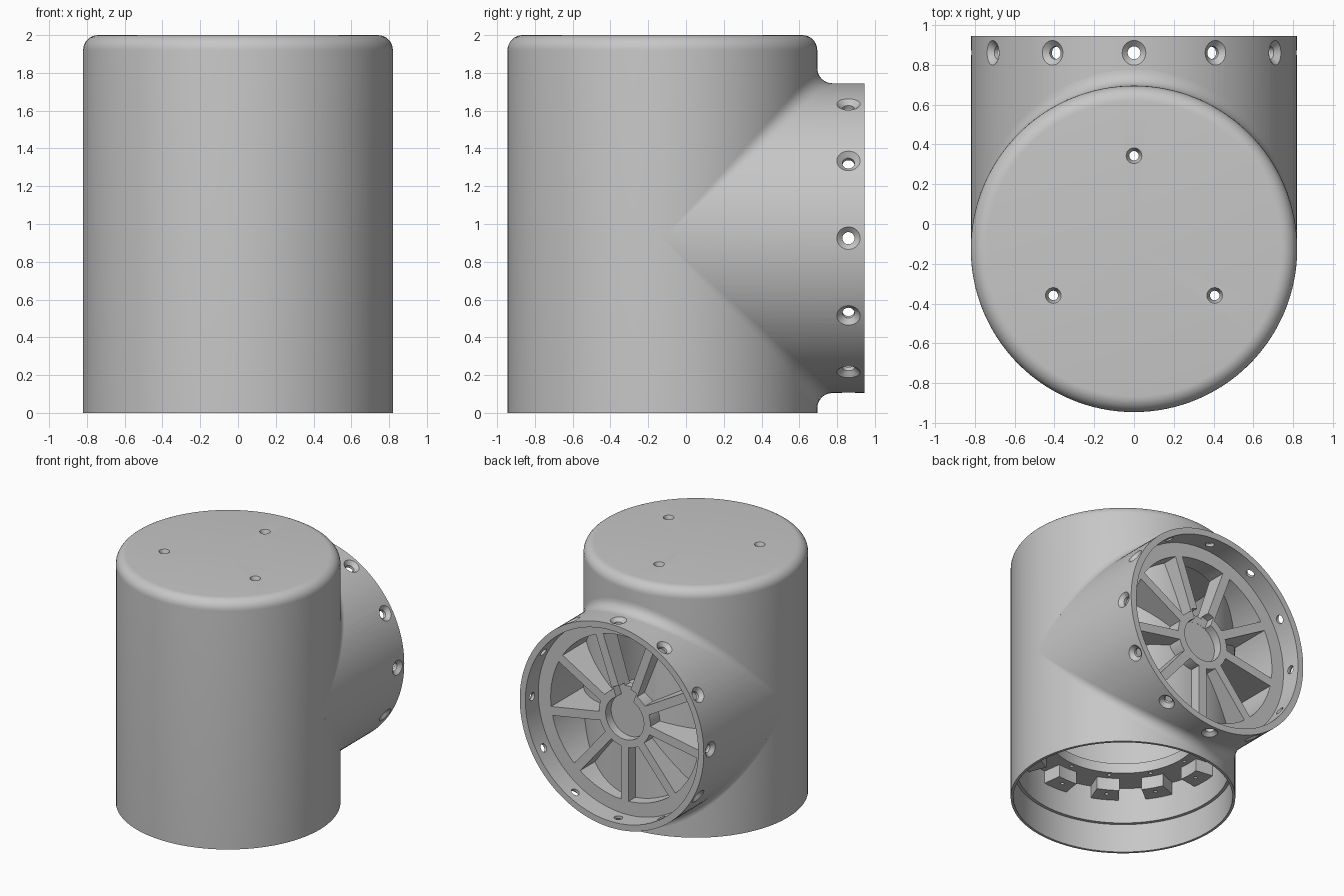
import bpy, bmesh
from math import cos, sin, pi, radians, asin
from mathutils import Matrix, Vector

if "Cube" in bpy.data.objects:
    bpy.data.objects.remove(bpy.data.objects["Cube"], do_unlink=True)

grey = bpy.data.materials.new("plain grey")
grey.use_nodes = True
grey.diffuse_color = (0.57, 0.57, 0.57, 1)
grey.node_tree.nodes["Principled BSDF"].inputs["Base Color"].default_value = (0.57, 0.57, 0.57, 1)

R, FILLET = 0.82, 0.08          # both pipes share one radius
AXIS_Y, AXIS_Z = -0.125, 0.925  # upright axis and sideways axis
UPRIGHT = Matrix.Translation((0, AXIS_Y, 0))
SIDEWAYS = Matrix.Translation((0, 0, AXIS_Z)) @ Matrix.Rotation(-pi / 2, 4, 'X')


def lathe(bm, profile, matrix, steps=128):
    """Revolve a profile of (radius, height) that starts and ends on the axis, or closes."""
    pts = [matrix @ Vector((r, 0, z)) for r, z in profile]
    verts = [bm.verts.new(p) for p in pts]
    loop = profile[0][0] > 0
    edges = [bm.edges.new(pair) for pair in zip(verts, verts[1:])]
    if loop:
        edges.append(bm.edges.new((verts[-1], verts[0])))
    bmesh.ops.spin(bm, geom=verts + edges, cent=matrix.translation, steps=steps, angle=2 * pi,
                   axis=matrix.to_3x3() @ Vector((0, 0, 1)), use_merge=True)


def sector(bm, r0, r1, z0, z1, centre, half, gap, matrix):
    """Wedge block whose straight sides stay a fixed gap from the dividing lines."""
    outline = []
    for r, flip in ((r0, 1), (r1, -1)):
        reach = half - asin(gap / r)
        for i in range(9):
            a = centre + flip * reach * (1 - i / 4)
            outline.append((r * cos(a), r * sin(a)))
    low, high = [[bm.verts.new(matrix @ Vector((x, y, z))) for x, y in outline] for z in (z0, z1)]
    bm.faces.new(low)
    bm.faces.new(high)
    for i in range(len(low)):
        j = (i + 1) % len(low)
        bm.faces.new((low[i], low[j], high[j], high[i]))


def finish(name, bm):
    bmesh.ops.remove_doubles(bm, verts=bm.verts, dist=1e-5)
    bmesh.ops.recalc_face_normals(bm, faces=bm.faces)
    mesh = bpy.data.meshes.new(name)
    bm.to_mesh(mesh)
    bm.free()
    mesh.materials.append(grey)
    obj = bpy.data.objects.new(name, mesh)
    bpy.context.collection.objects.link(obj)
    return obj


def lathed(name, profile, matrix):
    bm = bmesh.new()
    lathe(bm, profile, matrix)
    return finish(name, bm)


def wedge(name, *shape):
    bm = bmesh.new()
    sector(bm, *shape)
    return finish(name, bm)


def activate(obj):
    bpy.ops.object.select_all(action='DESELECT')
    obj.select_set(True)
    bpy.context.view_layer.objects.active = obj


def cut(obj, cutter):
    cutter.hide_render = True
    mod = obj.modifiers.new("cut", 'BOOLEAN')
    mod.operation, mod.solver, mod.object = 'DIFFERENCE', 'EXACT', cutter
    activate(obj)
    bpy.ops.object.modifier_apply(modifier=mod.name)
    bpy.data.objects.remove(cutter, do_unlink=True)


def smooth(obj):
    activate(obj)
    bpy.ops.object.shade_smooth_by_angle(angle=radians(32))


# upright hollow pipe with rounded closed top and stepped open bottom
rounded = [(R - FILLET + FILLET * cos(a), 2 - FILLET + FILLET * sin(a))
           for a in (i * pi / 16 for i in range(9))]
upright = lathed("upright_housing", [(0, 2)] + rounded[::-1] + [
    (R, 0), (0.8, 0), (0.8, 0.23), (0.775, 0.23), (0.775, 1.85), (0.71, 1.92), (0, 1.92)], UPRIGHT)

# three countersunk holes in the top
bm = bmesh.new()
for k in range(3):
    a = pi / 2 + k * 2 * pi / 3
    spot = UPRIGHT @ Matrix.Translation((0.468 * cos(a), 0.468 * sin(a), 0))
    lathe(bm, [(0, 1.85), (0.024, 1.85), (0.024, 1.965), (0.044, 2.01), (0, 2.01)], spot, 24)
cut(upright, finish("top_hole_cutter", bm))

# window between the top two spokes
WINDOW = (0.23, 0.66, 0.1, 0.9, -pi / 2, radians(20), 0.035, SIDEWAYS)
cut(upright, wedge("window_cutter", *WINDOW))
smooth(upright)

# sideways branch with a recessed mounting rim
branch = lathed("branch_housing", [(0, AXIS_Y), (R, AXIS_Y), (R, 0.945), (0.77, 0.945),
                                   (0.77, 0.78), (0, 0.78)], SIDEWAYS)
cut(branch, lathed("bore_cutter", [(0, -1), (0.79, -1), (0.79, 3), (0, 3)], UPRIGHT))

# pockets between nine spokes; the top one opens into the housing
bm = bmesh.new()
for k in range(1, 9):
    sector(bm, 0.23, 0.66, -0.3, 0.9, -pi / 2 + k * radians(40), radians(20), 0.035, SIDEWAYS)
cut(branch, finish("pocket_cutter", bm))
cut(branch, wedge("window_cutter", *WINDOW))

# round hub recess joined to the window by a slot
cut(branch, lathed("hub_cutter", [(0, 0.71), (0.17, 0.71), (0.17, 0.9), (0, 0.9)], SIDEWAYS))
cut(branch, wedge("slot_cutter", 0.12, 0.25, 0.711, 0.91, -pi / 2, radians(20), -0.02, SIDEWAYS))

# twelve countersunk holes around the rim
bm = bmesh.new()
for k in range(12):
    aim = Matrix.Translation((0, 0.86, AXIS_Z)) @ Matrix.Rotation(k * pi / 6, 4, 'Y')
    lathe(bm, [(0, 0.7), (0.032, 0.7), (0.032, 0.792), (0.075, 0.832), (0, 0.832)], aim, 32)
cut(branch, finish("rim_hole_cutter", bm))
smooth(branch)

# blended joint above and below the branch
for name, side in (("upper_joint_fillet", 1), ("lower_joint_fillet", -1)):
    bm = bmesh.new()
    rows = []
    for i in range(65):
        t = radians(4 + 172 * i / 64)
        c, s = cos(t), sin(t)
        centre = Vector((c, s, s)) * (R + FILLET)
        a, b = Vector((-c, -s, 0)), Vector((-c, 0, -s))
        arc = [centre + FILLET * a.slerp(b, n / 8) for n in range(9)]
        arc.append(Vector((c, s, s)) * (R - 0.015))
        rows.append([bm.verts.new((p.x, p.y + AXIS_Y, AXIS_Z + side * p.z)) for p in arc])
    for u, v in zip(rows, rows[1:]):
        for n in range(10):
            m = (n + 1) % 10
            bm.faces.new((u[n], u[m], v[m], v[n]))
    bm.faces.new(rows[0])
    bm.faces.new(rows[-1])
    smooth(finish(name, bm))

# inner mounting ring and the lugs hanging below it, each with a row of bolt holes
ring = lathed("inner_ring", [(0.55, 0.52), (0.785, 0.52), (0.785, 0.6), (0.55, 0.6)], UPRIGHT)
bm = bmesh.new()
for k in range(12):
    sector(bm, 0.63, 0.785, 0.42, 0.525, k * pi / 6, radians(8), 0.005, UPRIGHT)
lugs = finish("ring_lugs", bm)
for part, radius in ((ring, 0.585), (lugs, 0.69)):
    bm = bmesh.new()
    for k in range(12):
        a = k * pi / 6
        spot = UPRIGHT @ Matrix.Translation((radius * cos(a), radius * sin(a), 0))
        lathe(bm, [(0, 0.4), (0.014, 0.4), (0.014, 0.7), (0, 0.7)], spot, 16)
    cut(part, finish("bolt_hole_cutter", bm))
    smooth(part)
